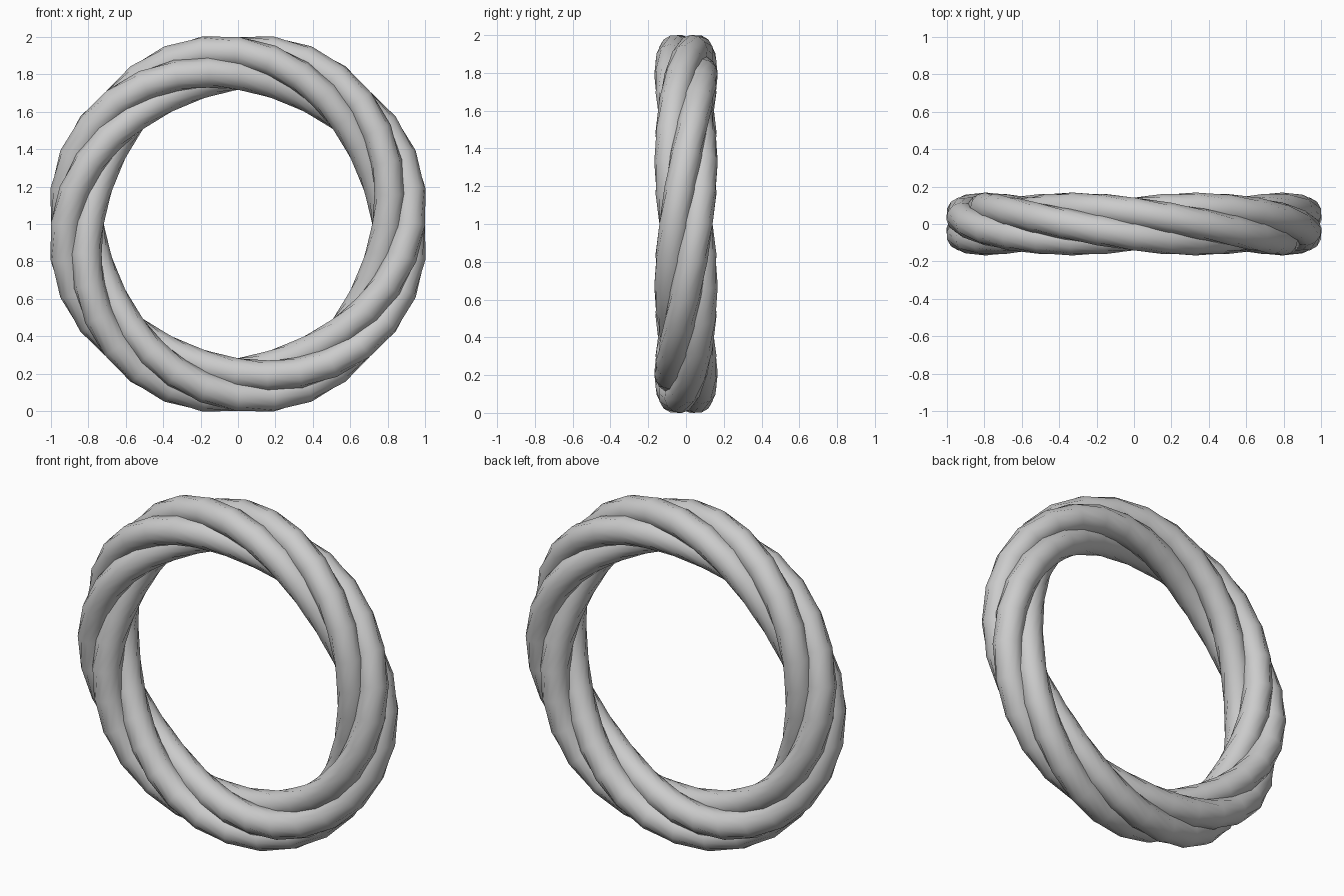
import bpy
import bmesh
from math import sin, cos, pi, tau
from mathutils import Vector

if "Cube" in bpy.data.objects:
    bpy.data.objects.remove(bpy.data.objects["Cube"], do_unlink=True)

RING = 0.858      # radius of the rope's centre line
OFFSET = 0.085    # strand distance from the centre line
RADIUS = 0.083    # strand thickness
STRANDS, TWISTS, STEPS, SIDES = 4, 2, 32, 12

grey = bpy.data.materials.new("plain grey")
grey.use_nodes = True
colour = (0.6, 0.6, 0.6, 1)
grey.diffuse_color = colour
grey.node_tree.nodes["Principled BSDF"].inputs["Base Color"].default_value = colour


def strand_point(angle, phase):
    """Point on a helix wound around the upright ring."""
    turn = phase - TWISTS * angle
    rho = RING + OFFSET * cos(turn)
    return Vector((rho * cos(angle), -OFFSET * sin(turn), 1 + rho * sin(angle)))


def make_strand(name, phase):
    bm = bmesh.new()
    rings = []
    for i in range(STEPS):
        a = tau * i / STEPS
        centre = strand_point(a, phase)
        along = (strand_point(a + 0.01, phase) - strand_point(a - 0.01, phase)).normalized()
        # Cross-section turns with the twist, square to the strand
        turn = phase - TWISTS * a
        out = Vector((cos(a) * cos(turn), -sin(turn), sin(a) * cos(turn)))
        out = (out - along * out.dot(along)).normalized()
        side = along.cross(out)
        rings.append([bm.verts.new(centre + RADIUS * (out * cos(tau * j / SIDES)
                                                      + side * sin(tau * j / SIDES)))
                      for j in range(SIDES)])
    for i in range(STEPS):
        r, s = rings[i], rings[(i + 1) % STEPS]
        for j in range(SIDES):
            k = (j + 1) % SIDES
            bm.faces.new((r[j], r[k], s[k], s[j])).smooth = True
    bmesh.ops.recalc_face_normals(bm, faces=bm.faces)
    mesh = bpy.data.meshes.new(name)
    bm.to_mesh(mesh)
    bm.free()
    mesh.materials.append(grey)
    bpy.context.collection.objects.link(bpy.data.objects.new(name, mesh))


# Four strands twisted together into a closed ring
for n in range(STRANDS):
    make_strand(f"rope_strand_{n + 1}", pi / STRANDS + tau * n / STRANDS)
